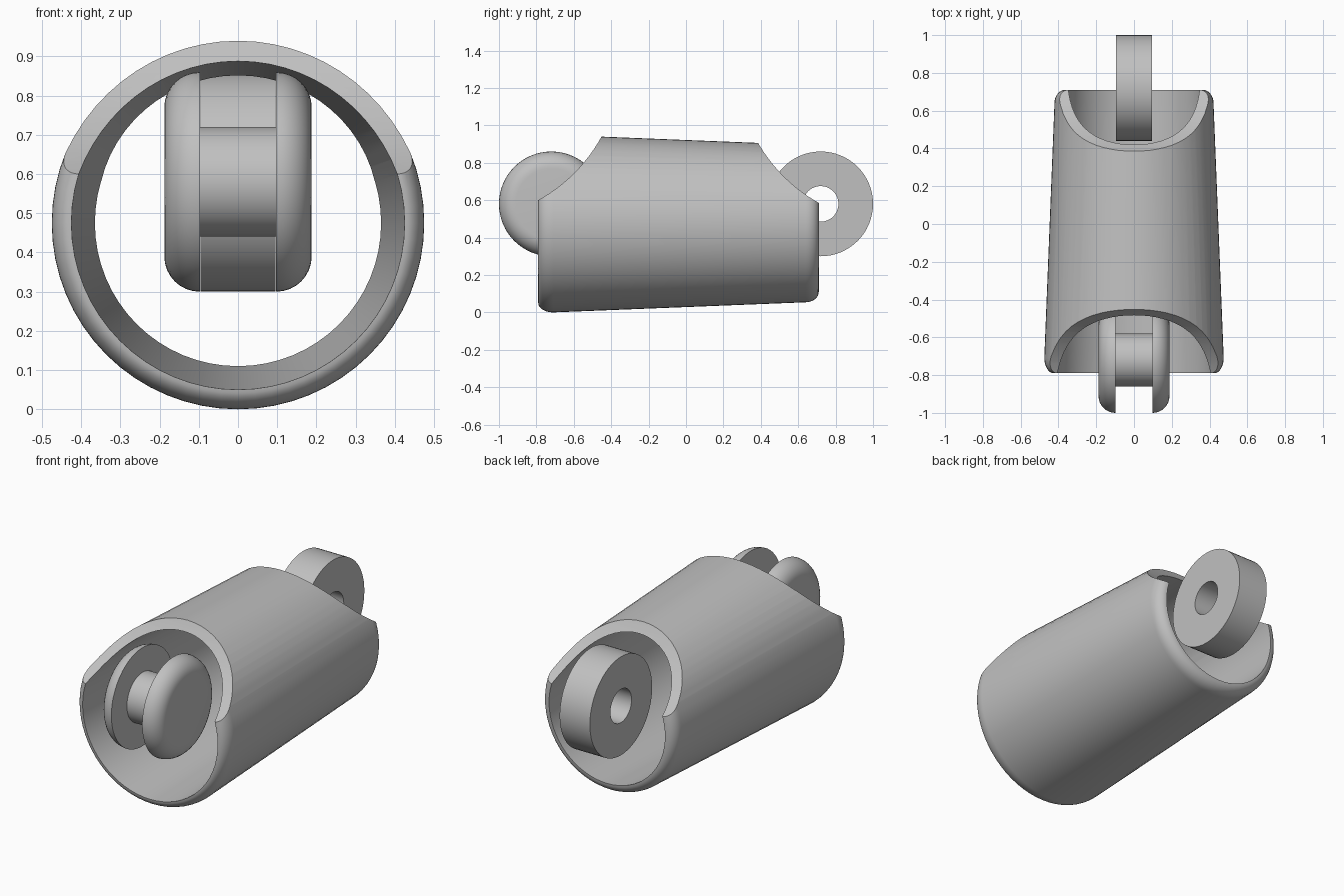
import bpy, bmesh
from math import sin, cos, pi, radians

cube = bpy.data.objects.get("Cube")
if cube:
    bpy.data.objects.remove(cube, do_unlink=True)

grey = bpy.data.materials.new("plain grey")
grey.use_nodes = True
colour = (0.53, 0.53, 0.53, 1)
grey.diffuse_color = colour
grey.node_tree.nodes["Principled BSDF"].inputs["Base Color"].default_value = colour


def arc(cr, ca, rr, ra, start, end, steps=8):
    """Elliptical arc of (radius, along axis) profile points, in degrees."""
    out = []
    for i in range(steps + 1):
        t = radians(start + (end - start) * i / steps)
        out.append((cr + rr * cos(t), ca + ra * sin(t)))
    return out


def lathe(name, profile, axis, centre, segments=64):
    """Revolve a closed profile about a line along x or y."""
    bm = bmesh.new()
    rings = []
    for s in range(segments):
        t = 2 * pi * s / segments
        ring = []
        for r, a in profile:
            u, v = r * cos(t), r * sin(t)
            co = (a, u, v) if axis == "x" else (u, a, v)
            ring.append(bm.verts.new([p + c for p, c in zip(co, centre)]))
        rings.append(ring)
    n = len(profile)
    for s in range(segments):
        a, b = rings[s], rings[(s + 1) % segments]
        for i in range(n):
            j = (i + 1) % n
            if profile[i][0] < 1e-6 and profile[j][0] < 1e-6:
                continue
            bm.faces.new((a[i], a[j], b[j], b[i]))
    bmesh.ops.remove_doubles(bm, verts=bm.verts, dist=1e-5)
    bmesh.ops.recalc_face_normals(bm, faces=bm.faces)
    mesh = bpy.data.meshes.new(name)
    bm.to_mesh(mesh)
    bm.free()
    mesh.materials.append(grey)
    obj = bpy.data.objects.new(name, mesh)
    bpy.context.collection.objects.link(obj)
    return obj


def smooth(obj):
    bpy.ops.object.select_all(action="DESELECT")
    obj.select_set(True)
    bpy.context.view_layer.objects.active = obj
    bpy.ops.object.shade_smooth_by_angle(angle=radians(30))


def apply_cut(obj, cutter):
    """Subtract the cutter, bake the result and discard the cutter."""
    cutter.hide_render = True
    mod = obj.modifiers.new("cut", "BOOLEAN")
    mod.operation = "DIFFERENCE"
    mod.solver = "EXACT"
    mod.object = cutter
    bpy.ops.object.select_all(action="DESELECT")
    obj.select_set(True)
    bpy.context.view_layer.objects.active = obj
    bpy.ops.object.modifier_apply(modifier=mod.name)
    bpy.data.objects.remove(cutter, do_unlink=True)


# Tapered sleeve with rounded rims
front_rim = arc(0.425, -0.71, 0.05, 0.08, -90, 0)
back_rim = arc(0.365, 0.64, 0.056, 0.07, 0, 90)
sleeve = lathe("sleeve", front_rim + back_rim, "y", (0, 0, 0.475))

# Scooped openings at the top of both ends
for y, z in ((-1.21, 1.356), (1.134, 1.339)):
    scoop = lathe("scoop_cutter", [(0, -0.7), (0.865, -0.7), (0.865, 0.7), (0, 0.7)],
                  "x", (0, y, z), 128)
    apply_cut(sleeve, scoop)
smooth(sleeve)

# Front spool: two rounded cheeks joined by a pin
spool = (0, -0.72, 0.58)
for side, name in ((1, "left_cheek"), (-1, "right_cheek")):
    profile = [(0, 0.097), (0.28, 0.097)] + arc(0.19, 0.098, 0.09, 0.09, 0, 90) + [(0, 0.188)]
    smooth(lathe(name, [(r, a * side) for r, a in profile], "x", spool))
smooth(lathe("spool_pin", [(0, -0.1), (0.14, -0.1), (0.14, 0.1), (0, 0.1)], "x", spool))

# Back eye: thick ring with a hole
eye = [(0.095, -0.095), (0.28, -0.095), (0.28, 0.095), (0.095, 0.095)]
smooth(lathe("back_eye", eye, "x", (0, 0.72, 0.58)))
